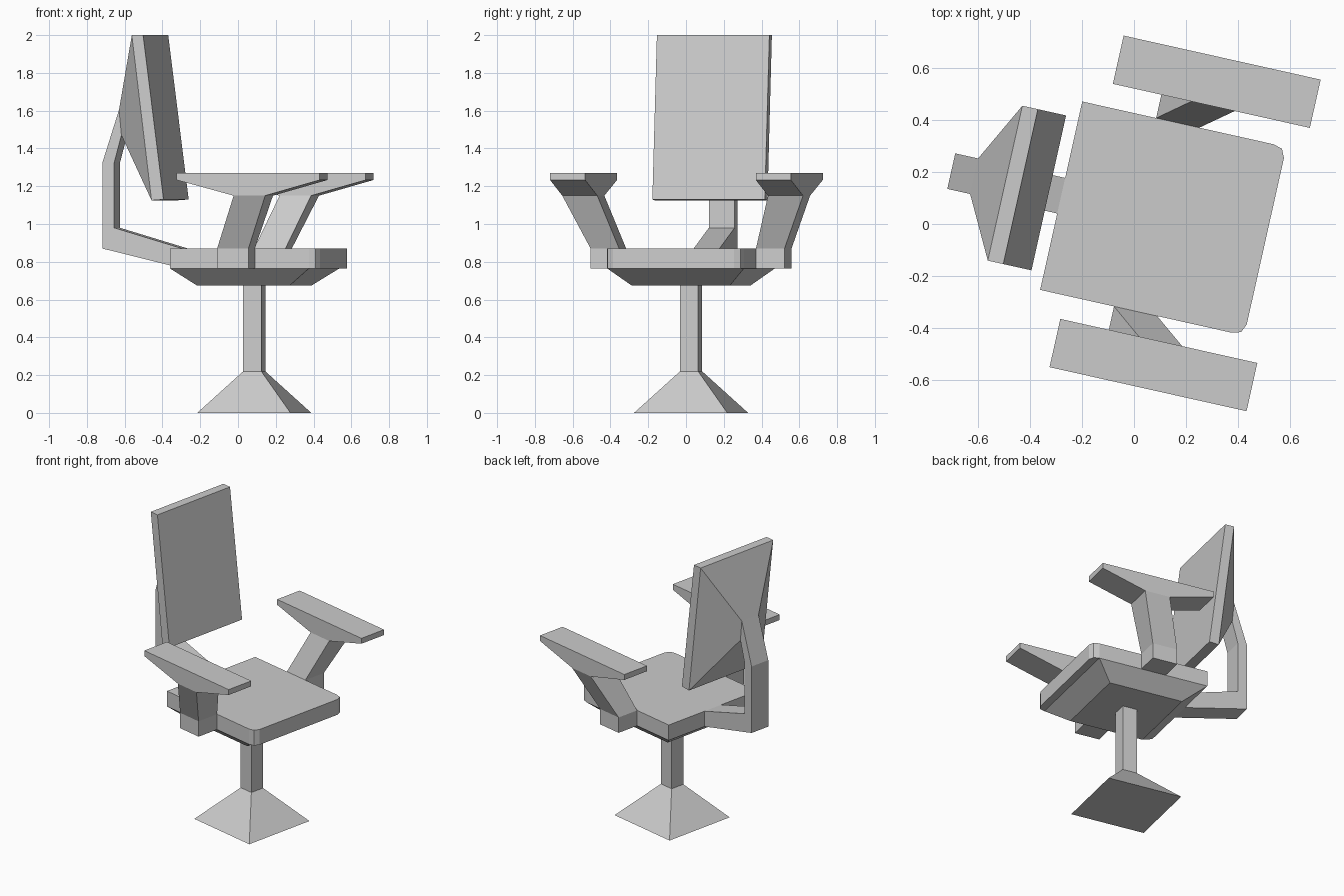
import bpy, bmesh, math
from mathutils import Matrix

if "Cube" in bpy.data.objects:
    bpy.data.objects.remove(bpy.data.objects["Cube"])

# The chair is built facing local +x, symmetric about y = 0, then turned about z
PLACE = Matrix.Translation((0.01, 0.044, 0)) @ Matrix.Rotation(math.radians(-12.6), 4, 'Z')


def loft(name, rings, mirror=False):
    """Skin a stack of equal-sized rings and cap both ends."""
    bm = bmesh.new()
    vr = [[bm.verts.new(p) for p in ring] for ring in rings]
    n = len(vr[0])
    for lo, hi in zip(vr, vr[1:]):
        for i in range(n):
            j = (i + 1) % n
            bm.faces.new((lo[i], lo[j], hi[j], hi[i]))
    bm.faces.new(vr[0])
    bm.faces.new(vr[-1])
    if mirror:
        bmesh.ops.scale(bm, vec=(1, -1, 1), verts=bm.verts)
    bmesh.ops.recalc_face_normals(bm, faces=bm.faces)
    bm.transform(PLACE)
    me = bpy.data.meshes.new(name)
    bm.to_mesh(me)
    bm.free()
    ob = bpy.data.objects.new(name, me)
    bpy.context.collection.objects.link(ob)
    return ob


def rect(x0, x1, y0, y1, z):
    return [(x0, y0, z), (x1, y0, z), (x1, y1, z), (x0, y1, z)]


def upright(half, x_top, z_top, x_bot, z_bot):
    return [(x_bot, -half, z_bot), (x_bot, half, z_bot),
            (x_top, half, z_top), (x_top, -half, z_top)]


# Pyramid foot and square pole
CX, P = 0.078, 0.049
loft("base", [rect(CX - 0.253, CX + 0.253, -0.253, 0.253, 0),
              rect(CX - P, CX + P, -P, P, 0.22)])
loft("pole", [rect(CX - P, CX + P, -P, P, 0.22),
              rect(CX - P, CX + P, -P, P, 0.68)])

# Seat slab with rounded front corners, and tapered underside
half = [(-0.297, 0.371), (0.457, 0.371), (0.492, 0.361), (0.507, 0.328)]
outline = half + [(x, -y) for x, y in reversed(half)]
loft("seat", [[(x, y, z) for x, y in outline] for z in (0.765, 0.87)])
loft("seat_underside", [rect(CX - 0.252, CX + 0.252, -0.267, 0.267, 0.675),
                        rect(-0.297, 0.457, -0.371, 0.371, 0.765)])

# Armrests: block, leaning stalk, wedge, flat pad
arm = [rect(-0.006, 0.164, 0.371, 0.526, 0.765),
       rect(-0.006, 0.164, 0.371, 0.526, 0.87),
       rect(0.112, 0.283, 0.463, 0.653, 1.15),
       rect(-0.197, 0.579, 0.463, 0.653, 1.233),
       rect(-0.197, 0.579, 0.463, 0.653, 1.27)]
loft("armrest_left", arm)
loft("armrest_right", arm, mirror=True)

# Back support: bent bar from seat rear to the neck of the backrest
W = 0.07
loft("back_support", [upright(W, -0.297, 0.87, -0.297, 0.765),
                      upright(W, -0.666, 0.98, -0.73, 0.87),
                      upright(W, -0.666, 1.325, -0.73, 1.325),
                      upright(W, -0.627, 1.47, -0.64, 1.605)])

# Backrest: tilted panel narrowing behind to the neck
loft("backrest", [upright(0.305, -0.457, 2.0, -0.346, 1.13),
                  upright(0.305, -0.518, 2.0, -0.411, 1.125),
                  upright(W, -0.64, 1.605, -0.627, 1.47)])
